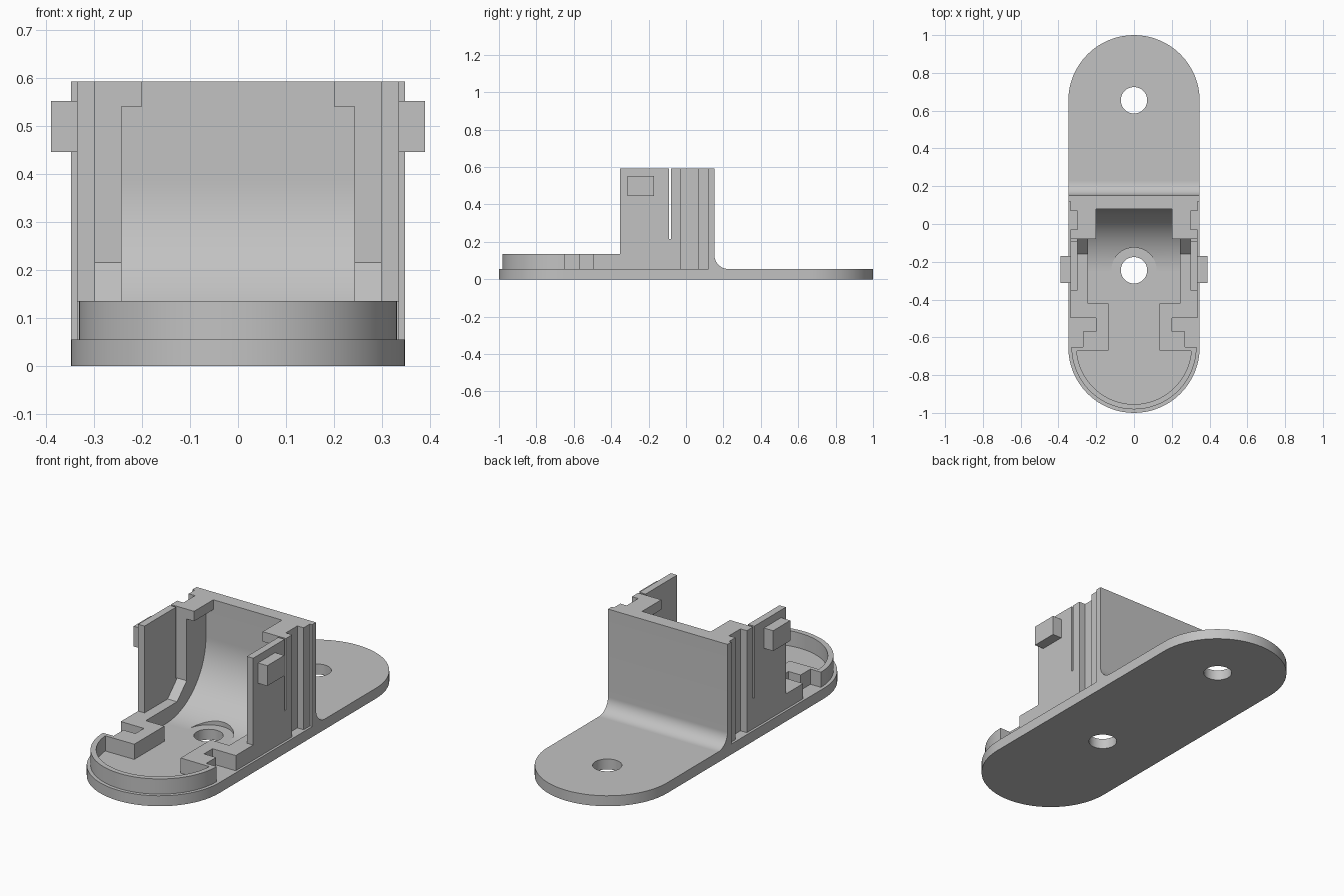
import bpy, bmesh
from math import cos, sin, pi, radians

if "Cube" in bpy.data.objects:
    bpy.data.objects.remove(bpy.data.objects["Cube"], do_unlink=True)

grey = bpy.data.materials.new("plain grey")
grey.use_nodes = True
grey.diffuse_color = (0.54, 0.54, 0.54, 1)
grey.node_tree.nodes["Principled BSDF"].inputs["Base Color"].default_value = grey.diffuse_color

HALF, FLOOR, LEDGE, TOP = 0.348, 0.055, 0.135, 0.592
INNER, ARM_IN, OUTER = 0.243, 0.298, 0.335


def arc(cx, cy, r, start, end, n=32):
    steps = [radians(start + (end - start) * i / n) for i in range(n + 1)]
    return [(cx + r * cos(a), cy + r * sin(a)) for a in steps]


def prism(name, outline, lo, hi, axis="z", mirror=False):
    """Extrude an outline: (x, y) along z, or (y, z) along x."""
    place = (lambda u, v, w: (u, v, w)) if axis == "z" else (lambda u, v, w: (w, u, v))
    bm = bmesh.new()
    low = [bm.verts.new(place(u, v, lo)) for u, v in outline]
    high = [bm.verts.new(place(u, v, hi)) for u, v in outline]
    bm.faces.new(low)
    bm.faces.new(high)
    for i in range(len(low)):
        j = (i + 1) % len(low)
        bm.faces.new((low[i], low[j], high[j], high[i]))
    bmesh.ops.recalc_face_normals(bm, faces=bm.faces)
    mesh = bpy.data.meshes.new(name)
    bm.to_mesh(mesh)
    bm.free()
    mesh.materials.append(grey)
    obj = bpy.data.objects.new(name, mesh)
    bpy.context.collection.objects.link(obj)
    if mirror:
        obj.modifiers.new("mirror", "MIRROR").use_clip = False
    return obj


def box(name, x, y, z, mirror=True):
    corners = [(x[0], y[0]), (x[1], y[0]), (x[1], y[1]), (x[0], y[1])]
    return prism(name, corners, z[0], z[1], mirror=mirror)


def drill(obj, y, r, lo, hi):
    cutter = prism("cutter", arc(0, y, r, 0, 360, 64)[:-1], lo, hi)
    cutter.hide_render = True
    mod = obj.modifiers.new("hole", "BOOLEAN")
    mod.operation, mod.object, mod.solver = "DIFFERENCE", cutter, "EXACT"
    bpy.context.view_layer.objects.active = obj
    bpy.ops.object.modifier_apply(modifier=mod.name)
    bpy.data.objects.remove(cutter, do_unlink=True)


def smooth(obj):
    bpy.ops.object.select_all(action="DESELECT")
    obj.select_set(True)
    bpy.context.view_layer.objects.active = obj
    bpy.ops.object.shade_smooth_by_angle(angle=radians(25))


# Rounded base plate with two bolt holes
end = 1 - HALF
plate = prism("base_plate", arc(0, end, HALF, 0, 180) + arc(0, -end, HALF, 180, 360), 0, FLOOR)
for y in (0.655, -0.245):
    drill(plate, y, 0.07, -0.1, 0.2)
smooth(plate)

# Full-width back wall with an outside fillet
back, r = 0.152, 0.075
profile = [(0.12, FLOOR)] + arc(back + r, FLOOR + r, r, 270, 180, 16) + [(back, TOP), (0.12, TOP)]
smooth(prism("back_wall", profile, -HALF, HALF, "x"))

# Concave inner sweep from the wall down to the floor, with a bolt-head recess
R = 0.33
profile = [(0.12, FLOOR), (0.12, TOP), (0.08, TOP)] + arc(0.08 - R, FLOOR + R, R, 0, -90, 40)
sweep = prism("inner_sweep", profile, -INNER, INNER, "x")
drill(sweep, -0.245, 0.12, 0.02, 0.3)
smooth(sweep)

# Grooved side posts and the small corner blocks at their top
prism("side_posts", [(INNER, 0.12), (OUTER, 0.12), (OUTER, 0.068), (ARM_IN, 0.068),
                     (ARM_IN, -0.028), (OUTER, -0.028), (OUTER, -0.08), (INNER, -0.08)],
      FLOOR, TOP, mirror=True)
box("corner_blocks", (0.2, INNER), (-0.08, 0.08), (0.54, TOP))

# Snap arms, their slot bottoms, foot ramps and catches
box("snap_arms", (ARM_IN, OUTER), (-0.352, -0.09), (LEDGE, TOP))
box("slot_bottoms", (ARM_IN, OUTER), (-0.09, -0.08), (LEDGE, 0.215))
prism("arm_ramps", [(-0.16, LEDGE), (-0.08, LEDGE), (-0.08, 0.215)], INNER, ARM_IN, "x", True)
box("snap_catches", (OUTER, 0.389), (-0.312, -0.17), (0.445, 0.552))

# Low stepped ledges joined by the round front rim
outside = [(OUTER, -0.08), (OUTER, -0.497), (0.2, -0.497), (0.2, -0.568), (0.27, -0.568), (0.27, -0.65)]
inside = [(0.135, -0.67), (0.135, -0.42), (INNER, -0.42), (INNER, -0.08)]


def flip(points):
    return [(-x, y) for x, y in reversed(points)]


outline = (outside + arc(0, -0.65, 0.331, 0, -180, 48) + flip(outside)
           + flip(inside) + arc(0, -0.65, 0.304, 184, 356, 48) + inside)
smooth(prism("ledge_and_rim", outline, FLOOR, LEDGE))
